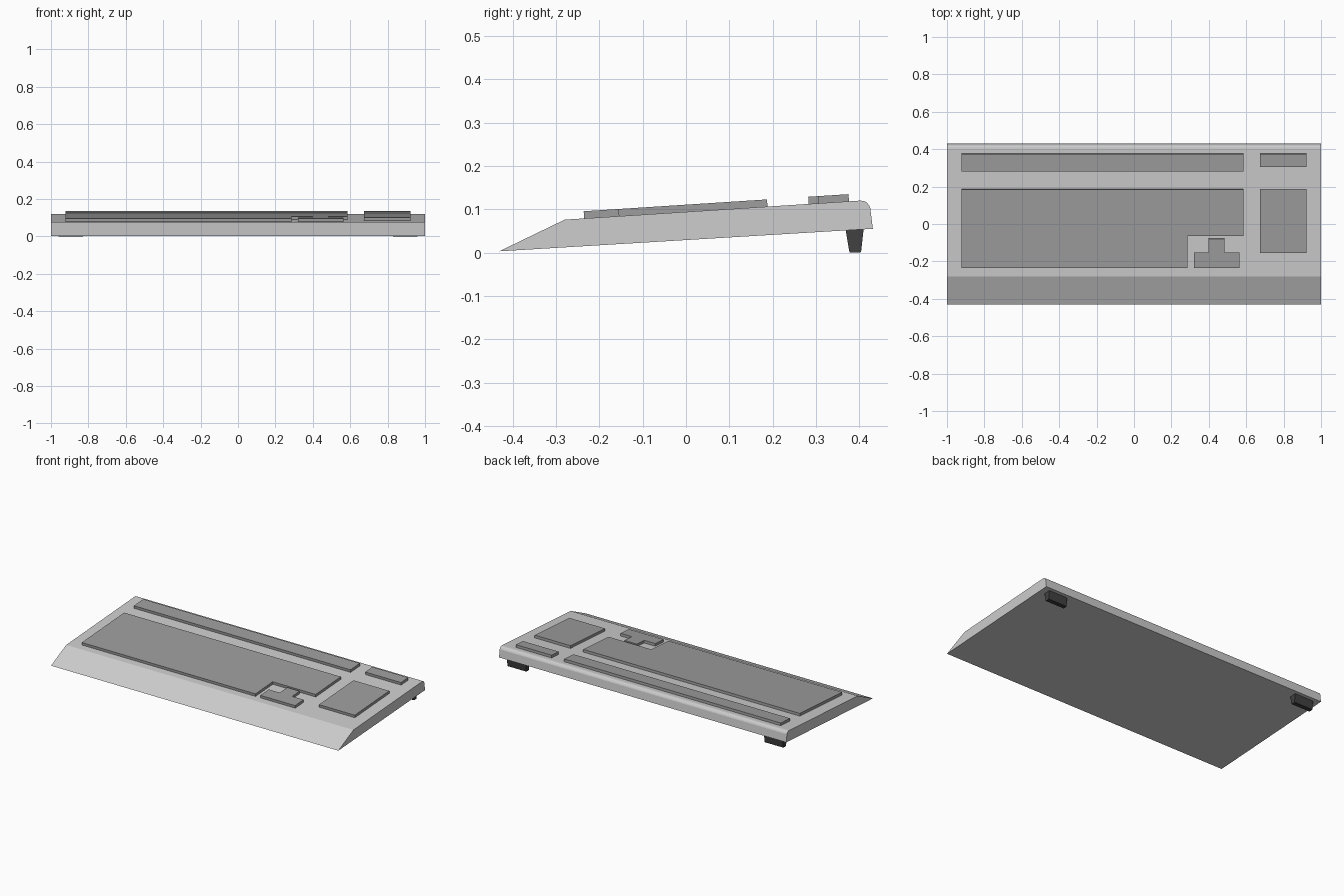
import bpy
import bmesh
from mathutils import Vector

if "Cube" in bpy.data.objects:
    bpy.data.objects.remove(bpy.data.objects["Cube"])


def material(name, v):
    m = bpy.data.materials.new(name)
    m.diffuse_color = (v, v, v, 1)
    m.use_nodes = True
    m.node_tree.nodes["Principled BSDF"].inputs["Base Color"].default_value = m.diffuse_color
    return m


case_grey = material("light grey case", 0.61)
key_grey = material("mid grey keys", 0.34)
foot_grey = material("dark rubber", 0.053)


def extrude(name, points, offset, mat):
    """Solid made by sweeping a flat outline along an offset vector."""
    bm = bmesh.new()
    face = bm.faces.new([bm.verts.new(p) for p in points])
    res = bmesh.ops.extrude_face_region(bm, geom=[face])
    verts = [g for g in res["geom"] if isinstance(g, bmesh.types.BMVert)]
    bmesh.ops.translate(bm, verts=verts, vec=offset)
    bmesh.ops.recalc_face_normals(bm, faces=bm.faces)
    mesh = bpy.data.meshes.new(name)
    bm.to_mesh(mesh)
    bm.free()
    mesh.materials.append(mat)
    ob = bpy.data.objects.new(name, mesh)
    bpy.context.collection.objects.link(ob)
    return ob


# Wedge-shaped case: side profile (y, z) swept across the width
profile = [(-0.431, 0.003), (-0.28, 0.076), (0.402, 0.120), (0.411, 0.119),
           (0.418, 0.115), (0.423, 0.108), (0.425, 0.103), (0.431, 0.055)]
extrude("case", [(-1, y, z) for y, z in profile], (2, 0, 0), case_grey)

# Key blocks: outlines laid on the sloping deck, raised along its normal
SLOPE = 0.044 / 0.682
NORMAL = Vector((0, -SLOPE, 1)).normalized()
SINK = 0.004


def key_block(name, outline):
    pts = [Vector((x, y, 0.076 + SLOPE * (y + 0.28))) - NORMAL * SINK
           for x, y in outline]
    extrude(name, pts, NORMAL * (0.0165 + SINK), key_grey)


def rect(x0, x1, y0, y1):
    return [(x0, y0), (x1, y0), (x1, y1), (x0, y1)]


key_block("main_keys", [(-0.922, -0.235), (0.287, -0.235), (0.287, -0.064),
                        (0.586, -0.064), (0.586, 0.186), (-0.922, 0.186)])
key_block("function_keys", rect(-0.922, 0.586, 0.283, 0.376))
key_block("indicator_keys", rect(0.673, 0.922, 0.305, 0.376))
key_block("number_pad", rect(0.673, 0.922, -0.155, 0.188))
key_block("arrow_keys", [(0.321, -0.235), (0.563, -0.235), (0.563, -0.152),
                         (0.484, -0.152), (0.484, -0.078), (0.398, -0.078),
                         (0.398, -0.152), (0.321, -0.152)])

# Tapered fold-out feet under the back edge, mirrored left and right
foot_profile = [(0.368, 0.054), (0.377, 0.001), (0.381, 0.0),
                (0.402, 0.0), (0.404, 0.002), (0.410, 0.056)]
for side, x0 in (("right", 0.83), ("left", -0.96)):
    extrude("foot_" + side, [(x0, y, z) for y, z in foot_profile],
            (0.13, 0, 0), foot_grey)
